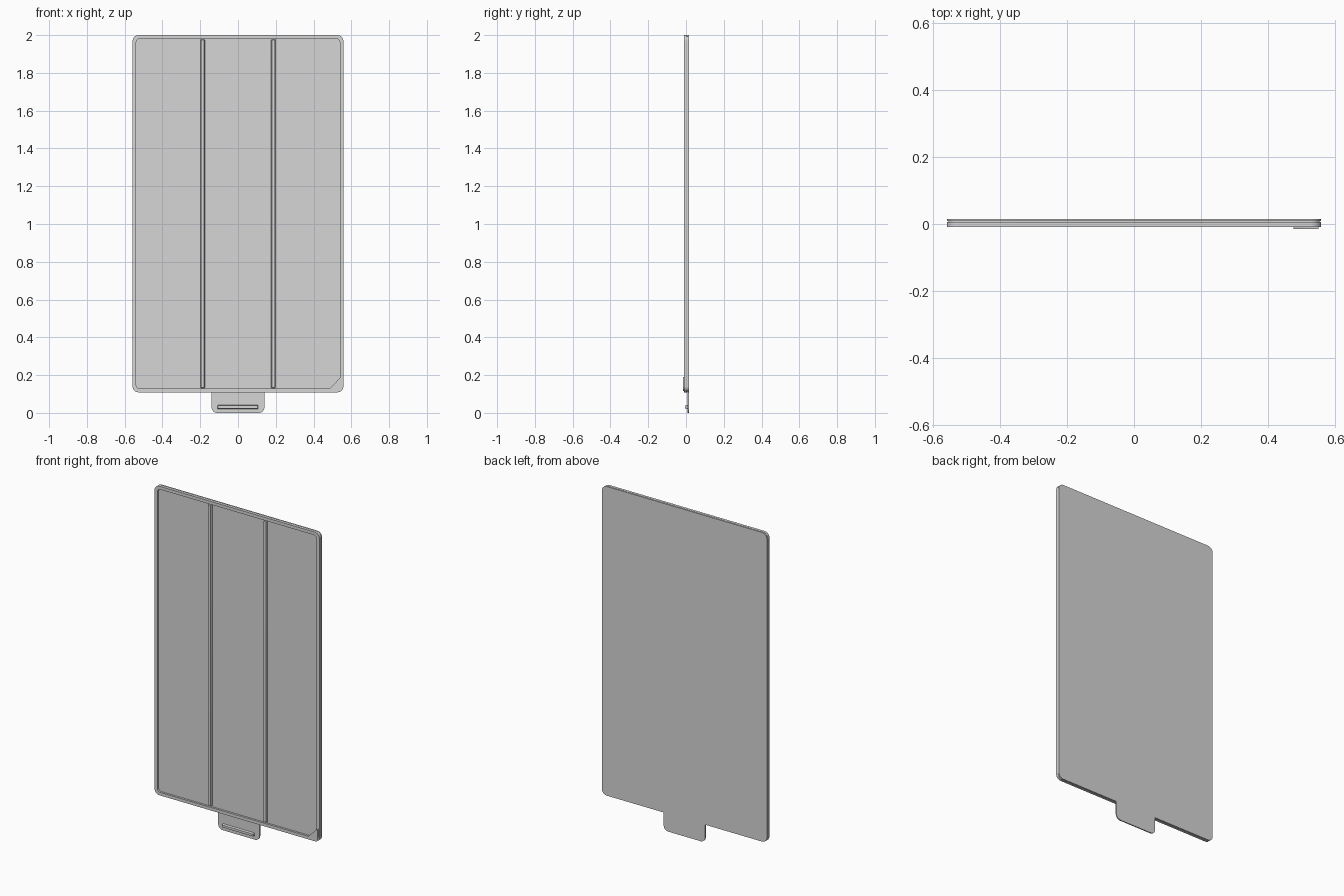
import bpy, bmesh
from math import pi, cos, sin

if "Cube" in bpy.data.objects:
    bpy.data.objects.remove(bpy.data.objects["Cube"])

grey = bpy.data.materials.new("light grey")
grey.use_nodes = True
colour = (0.67, 0.67, 0.67, 1)
grey.diffuse_color = colour
grey.node_tree.nodes["Principled BSDF"].inputs["Base Color"].default_value = colour

# Panel limits and depth levels, front to back
HALF, BOTTOM, TOP, RADIUS = 0.558, 0.109, 2.0, 0.032
RIM = 0.019
CORNER_Y, FRONT, FLOOR, GROOVE, SHEET, BACK = -0.0155, -0.0095, 0.0025, 0.0065, 0.0085, 0.0155


def arc(x, z, r, start, steps=8):
    """Quarter circle, counterclockwise from the start angle."""
    return [(x + r * cos(start + pi / 2 * i / steps),
             z + r * sin(start + pi / 2 * i / steps)) for i in range(steps + 1)]


def rounded(x0, x1, z0, z1, r):
    """Rounded rectangle, starting at the bottom right corner."""
    return (arc(x1 - r, z0 + r, r, -pi / 2) + arc(x1 - r, z1 - r, r, 0)
            + arc(x0 + r, z1 - r, r, pi / 2) + arc(x0 + r, z0 + r, r, pi))


def panel(inset, r):
    return rounded(-HALF + inset, HALF - inset, BOTTOM + inset, TOP - inset, r)


def build(name, loops, closed=True):
    """Skin a chain of (outline, depth) loops; cap the ends or join them in a ring."""
    bm = bmesh.new()
    rings = [[bm.verts.new((x, y, z)) for x, z in pts] for pts, y in loops]
    pairs = list(zip(rings, rings[1:]))
    if closed:
        bm.faces.new(rings[0])
        bm.faces.new(rings[-1])
    else:
        pairs.append((rings[-1], rings[0]))
    for a, b in pairs:
        for i in range(len(a)):
            j = (i + 1) % len(a)
            bm.faces.new((a[i], a[j], b[j], b[i]))
    bmesh.ops.recalc_face_normals(bm, faces=bm.faces)
    mesh = bpy.data.meshes.new(name)
    bm.to_mesh(mesh)
    bm.free()
    mesh.materials.append(grey)
    mesh.shade_smooth()
    mesh.set_sharp_from_angle(angle=pi / 6)
    bpy.context.collection.objects.link(bpy.data.objects.new(name, mesh))


def prism(name, outline, y0, y1):
    build(name, [(outline, y0), (outline, y1)])


def ridge(name, x0, x1, z0, z1, y0, y1):
    """Raised bar whose sides slope in slightly towards the front."""
    t = 0.003
    build(name, [(rounded(x0 + t, x1 - t, z0 + t, z1 - t, 0.002), y0),
                 (rounded(x0, x1, z0, z1, 0.004), y1)])


# Backing sheet with the pull tab cut in one piece
tab_w, tab_r = 0.14, 0.03
tab = ([(-tab_w, BOTTOM)] + arc(-tab_w + tab_r, tab_r, tab_r, pi)
       + arc(tab_w - tab_r, tab_r, tab_r, -pi / 2) + [(tab_w, BOTTOM)])
prism("backing_sheet", panel(0, RADIUS) + tab, SHEET, BACK)

# Narrower core leaves a groove around the edge
prism("groove_core", panel(0.005, RADIUS - 0.005), GROOVE, SHEET)

# Front tray: floor and raised rim
prism("tray_floor", panel(0, RADIUS), FLOOR, GROOVE)
outer, inner = panel(0, RADIUS), panel(RIM, RADIUS - 0.012)
build("tray_rim", [(outer, FRONT), (outer, FLOOR), (inner, FLOOR), (inner, FRONT)], False)

# Two upright ribs
for side, label in ((-1, "right"), (1, "left")):
    x = side * 0.187
    ridge(label + "_rib", x - 0.011, x + 0.011, 0.132, 1.978, FRONT, FLOOR)

# Raised triangular corner stop
prism("corner_stop", [(0.475, 0.116)] + arc(0.525, 0.141, 0.025, -pi / 2)
      + [(0.55, 0.19), (0.54, 0.185), (0.479, 0.123)], CORNER_Y, FLOOR)

# Grip ridge on the tab
ridge("grip_ridge", -0.109, 0.107, 0.021, 0.041, -0.005, SHEET)
